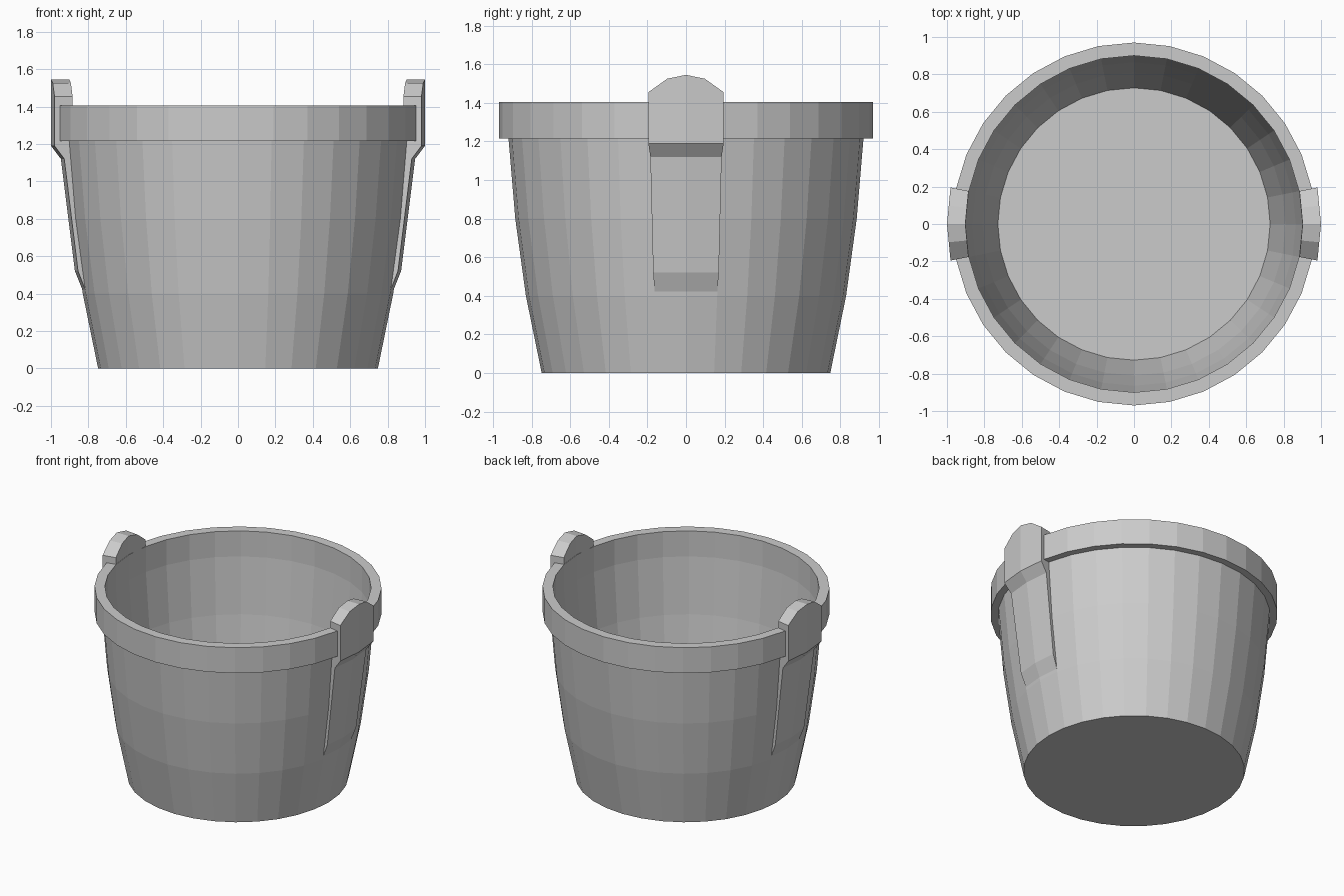
import bpy
import bmesh
from math import cos, sin, pi

SIDES = 32
STEP = 2 * pi / SIDES

if "Cube" in bpy.data.objects:
    bpy.data.objects.remove(bpy.data.objects["Cube"])

grey = bpy.data.materials.new("plain grey")
grey.use_nodes = True
colour = (0.6, 0.6, 0.6, 1)
grey.diffuse_color = colour
grey.node_tree.nodes["Principled BSDF"].inputs["Base Color"].default_value = colour


def finish(name, bm):
    bmesh.ops.recalc_face_normals(bm, faces=bm.faces)
    mesh = bpy.data.meshes.new(name)
    bm.to_mesh(mesh)
    bm.free()
    mesh.materials.append(grey)
    obj = bpy.data.objects.new(name, mesh)
    bpy.context.collection.objects.link(obj)
    return obj


def bridge(bm, a, b, closed):
    """Join two rows of vertices with quads."""
    n = len(a)
    for i in range(n if closed else n - 1):
        j = (i + 1) % n
        bm.faces.new((a[i], a[j], b[j], b[i]))


# Bucket: thin wall, floor and overhanging rim as one lathed profile
wall = [(0.748, 0), (0.83, 0.4), (0.885, 0.8), (0.92, 1.215)]
rim = [(0.97, 1.215), (0.97, 1.405), (0.9, 1.405)]
inside = [(r - 0.02, max(z, 0.02)) for r, z in reversed(wall)]
bm = bmesh.new()
rings = []
for r, z in wall + rim + inside:
    rings.append([bm.verts.new((r * cos(i * STEP), r * sin(i * STEP), z))
                  for i in range(SIDES)])
for lower, upper in zip(rings, rings[1:]):
    bridge(bm, lower, upper, True)
bm.faces.new(rings[0])
bm.faces.new(rings[-1])
finish("bucket", bm)


# Lugs: rounded tabs that wrap two wall facets and taper down the side
def make_lug(name, side):
    bm = bmesh.new()
    tops = [1.455, 1.525, 1.545, 1.525, 1.455]
    columns = []
    for k, top in enumerate(tops):
        profile = [(0.902, top), (1, top), (1, 1.19), (0.947, 1.12),
                   (0.872, 0.52), (0.828, 0.41), (0.836, 0.52),
                   (0.902, 1.12)]
        angle = (k - 2) * STEP / 2
        # in-between columns lie on the flat facets
        flat = cos(STEP / 2) / cos(STEP / 2 - abs(angle) % STEP) if k % 2 else 1
        columns.append([bm.verts.new((side * r * flat * cos(angle),
                                      r * flat * sin(angle), z))
                        for r, z in profile])
    for a, b in zip(columns, columns[1:]):
        bridge(bm, a, b, True)
    bm.faces.new(columns[0])
    bm.faces.new(columns[-1])
    finish(name, bm)


make_lug("left_lug", 1)
make_lug("right_lug", -1)
